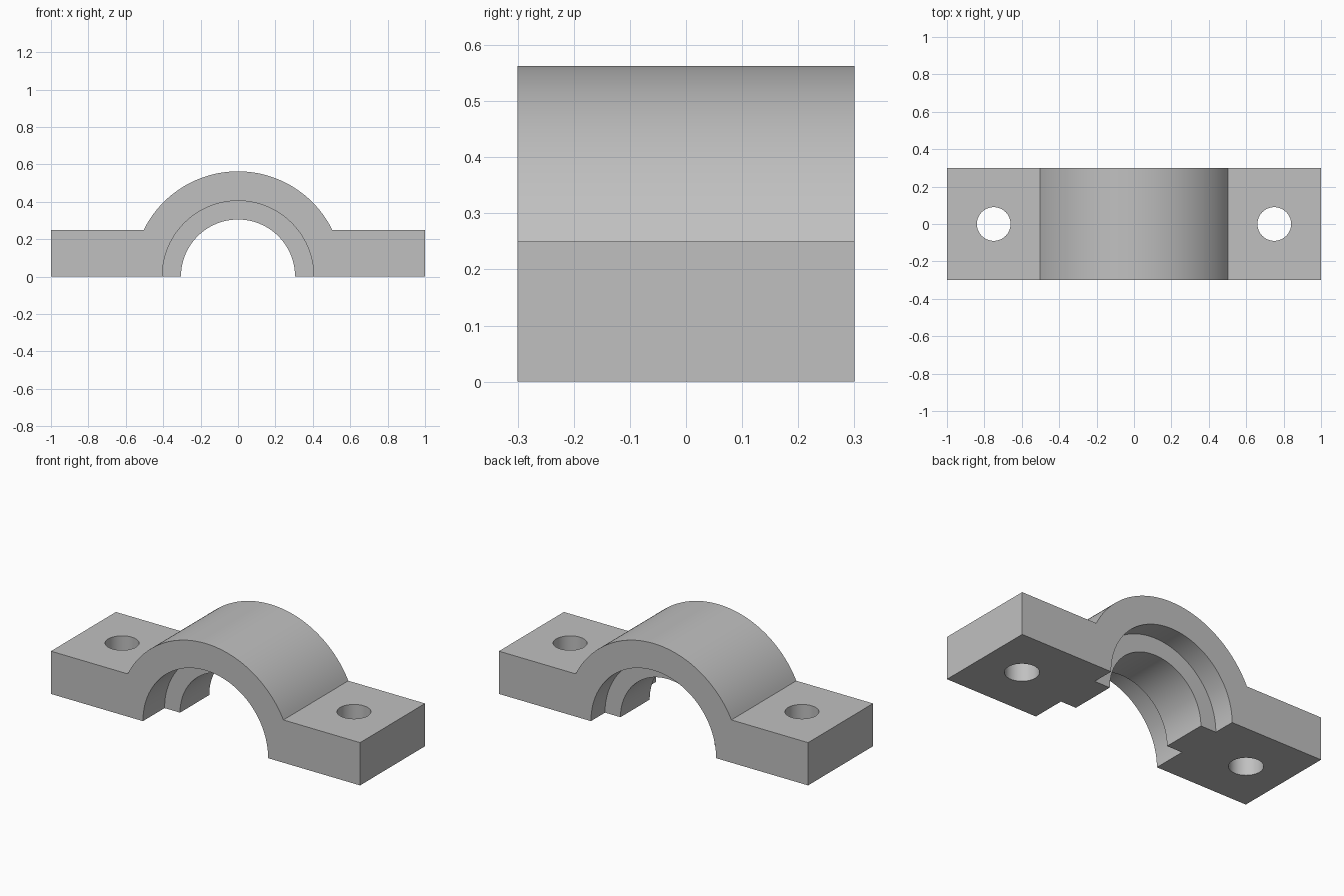
import bpy, bmesh, math

cube = bpy.data.objects.get("Cube")
if cube:
    bpy.data.objects.remove(cube, do_unlink=True)

HALF_DEPTH = 0.3
FLANGE_TOP = 0.25
OUTER_R, SEAT_R, BORE_R, HOLE_R = 0.5625, 0.405, 0.305, 0.09
RIB_FRONT, RIB_BACK = -0.1, 0.17   # rib left between the two seats
ARC_STEPS = 64

metal = bpy.data.materials.new("plain_grey")
metal.use_nodes = True
grey = (0.53, 0.53, 0.53, 1)
metal.diffuse_color = grey
metal.node_tree.nodes["Principled BSDF"].inputs["Base Color"].default_value = grey


def drill(body, name, radius, start, end, axis, x=0):
    """Cut a cylinder along y or z out of the body."""
    mid = (start + end) / 2
    along_y = axis == "y"
    bpy.ops.mesh.primitive_cylinder_add(
        vertices=128 if along_y else 64, radius=radius, depth=end - start,
        location=(x, mid, 0) if along_y else (x, 0, mid),
        rotation=(math.pi / 2 if along_y else 0, 0, 0))
    cutter = bpy.context.object
    cutter.name = name
    cutter.hide_render = True
    mod = body.modifiers.new(name, "BOOLEAN")
    mod.operation = "DIFFERENCE"
    mod.solver = "EXACT"
    mod.object = cutter
    bpy.context.view_layer.objects.active = body
    bpy.ops.object.modifier_apply(modifier=name)
    bpy.data.objects.remove(cutter, do_unlink=True)


# Cap outline: two flanges joined by an arch
start = math.asin(FLANGE_TOP / OUTER_R)
sweep = math.pi - 2 * start
outline = [(-1, 0), (1, 0), (1, FLANGE_TOP)]
for i in range(ARC_STEPS + 1):
    a = start + sweep * i / ARC_STEPS
    outline.append((OUTER_R * math.cos(a), OUTER_R * math.sin(a)))
outline.append((-1, FLANGE_TOP))

bm = bmesh.new()
face = bm.faces.new([bm.verts.new((x, -HALF_DEPTH, z)) for x, z in outline])
grown = bmesh.ops.extrude_face_region(bm, geom=[face])["geom"]
bmesh.ops.translate(bm, vec=(0, 2 * HALF_DEPTH, 0),
                    verts=[v for v in grown if isinstance(v, bmesh.types.BMVert)])
bmesh.ops.recalc_face_normals(bm, faces=bm.faces)
mesh = bpy.data.meshes.new("bearing_cap")
bm.to_mesh(mesh)
bm.free()
mesh.materials.append(metal)
cap = bpy.data.objects.new("bearing_cap", mesh)
bpy.context.collection.objects.link(cap)

# Shaft bore, stepped seats and bolt holes
drill(cap, "shaft_bore", BORE_R, -0.5, 0.5, "y")
drill(cap, "front_seat", SEAT_R, -0.5, RIB_FRONT, "y")
drill(cap, "back_seat", SEAT_R, RIB_BACK, 0.5, "y")
for side, x in (("left", 0.75), ("right", -0.75)):
    drill(cap, side + "_bolt_hole", HOLE_R, -0.2, 0.5, "z", x)

# Smooth curves with sharp edges
bpy.ops.object.select_all(action="DESELECT")
cap.select_set(True)
bpy.context.view_layer.objects.active = cap
bpy.ops.object.shade_smooth_by_angle(angle=math.radians(25))
